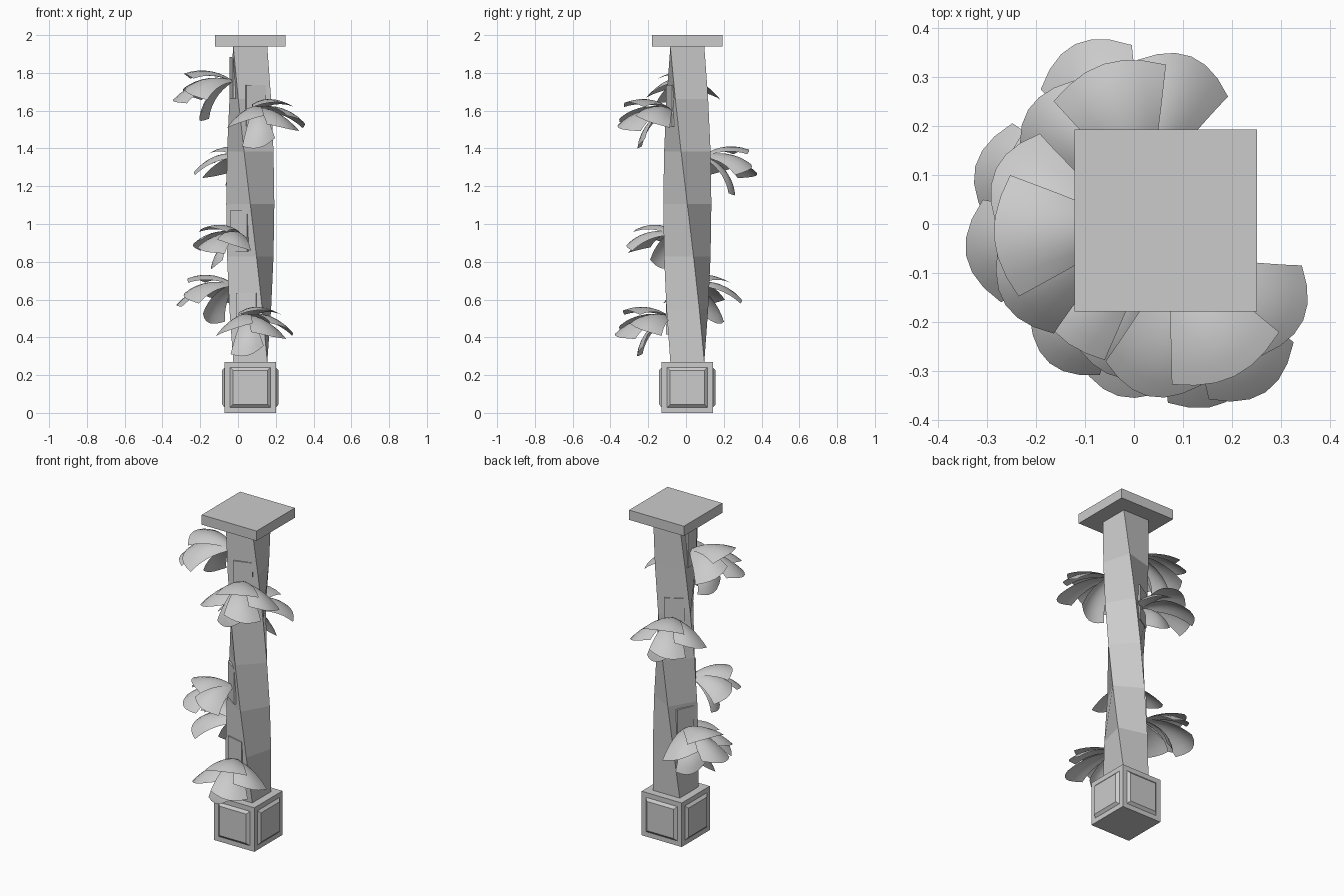
import bpy, bmesh
from math import sin, cos, radians, pi
from mathutils import Vector, Matrix

if "Cube" in bpy.data.objects:
    bpy.data.objects.remove(bpy.data.objects["Cube"])

CX, CY = 0.065, 0.007          # column axis
Z0, Z1, HALF = 0.27, 1.94, 0.09  # shaft range and half width


def finish(bm, name, smooth=False):
    me = bpy.data.meshes.new(name)
    bm.to_mesh(me)
    bm.free()
    for p in me.polygons:
        p.use_smooth = smooth
    ob = bpy.data.objects.new(name, me)
    bpy.context.collection.objects.link(ob)
    return ob


def box(name, center, size, angle=0.0):
    bm = bmesh.new()
    m = (Matrix.Translation(center) @ Matrix.Rotation(angle, 4, 'Z')
         @ Matrix.Diagonal((*size, 1)))
    bmesh.ops.create_cube(bm, size=1, matrix=m)
    return finish(bm, name)


# base block with a raised frame and sunken bevelled panel on each side
bm = bmesh.new()
bmesh.ops.create_cube(bm, size=1, matrix=Matrix.Translation((CX, CY, Z0 / 2))
                      @ Matrix.Diagonal((0.272, 0.272, Z0, 1)))
bm.normal_update()
sides = [f for f in bm.faces if abs(f.normal.z) < 0.5]
bmesh.ops.inset_individual(bm, faces=sides, thickness=0.042)
bmesh.ops.inset_individual(bm, faces=sides, thickness=0.022, depth=0.014)
finish(bm, "base_block")

# top slab
box("top_slab", (CX, CY, 1.97), (0.372, 0.372, 0.06))

# shaft: square profile twisted a quarter turn
bm = bmesh.new()
rings = []
SEG = 6
for i in range(SEG + 1):
    t = i / SEG
    a0 = pi / 4 - t * pi / 2
    rings.append([bm.verts.new((CX + HALF * 2 ** .5 * cos(a0 + k * pi / 2),
                                CY + HALF * 2 ** .5 * sin(a0 + k * pi / 2),
                                Z0 + (Z1 - Z0) * t)) for k in range(4)])
for a, b in zip(rings, rings[1:]):
    for k in range(4):
        bm.faces.new((a[k], a[(k + 1) % 4], b[(k + 1) % 4], b[k]))
bm.faces.new(rings[0][::-1])
bm.faces.new(rings[-1])
finish(bm, "twisted_shaft")


def leaf(bm, origin, az, elev, droop, length, half, roll):
    """Fan-shaped sheet that widens and arches over towards its tip."""
    n, m = 7, 6
    az = radians(az)
    out = Vector((cos(az), sin(az), 0))
    up = Vector((0, 0, 1))
    flat = Vector((-sin(az), cos(az), 0))
    rows = []

    def spine(t):
        p, steps = Vector(origin), 12
        for s in range(steps):
            e = radians(elev - droop * t * (s + .5) / steps)
            p += (out * cos(e) + up * sin(e)) * length * t / steps
        e = radians(elev - droop * t)
        return p, out * -sin(e) + up * cos(e)

    for i in range(n + 1):
        row = []
        for j in range(m + 1):
            v = 2 * j / m - 1
            t = i / n
            # shorter at the side edges, so the end is a shallow arc
            p, normal = spine(t * (1 - 0.13 * v * v))
            w = 0.012 + (half - 0.012) * t ** 0.8
            side = Matrix.Rotation(radians(roll), 3, out) @ flat
            row.append(bm.verts.new(p + side * w * v - normal * 0.3 * w * v * v))
        rows.append(row)
    for a, b in zip(rows, rows[1:]):
        for j in range(m):
            bm.faces.new((a[j], b[j], b[j + 1], a[j + 1]))


# leaves of one tuft: side offset, start elevation, droop, length, half width, roll
LEAVES = [(0, 36, 56, 0.25, 0.115, 0),
          (40, 16, 60, 0.28, 0.1, -18),
          (-40, 16, 60, 0.28, 0.1, 18),
          (8, 10, 58, 0.325, 0.1, -10),
          (-20, -16, 68, 0.27, 0.085, 14)]

# tufts: name, height, facing angle, sideways spread, size
TUFTS = [("low_front", 0.51, -70, 0.9, 1.06), ("low_left_back", 0.68, 158, 1.0, 1.05),
         ("mid_left_front", 0.95, -138, 1.0, 0.95), ("mid_back", 1.36, 108, 1.0, 1.05),
         ("high_front", 1.61, -64, 1.0, 1.06), ("high_left", 1.76, 184, 0.75, 1.08)]

for name, z, facing, spread, size in TUFTS:
    # mounting plate lies on the nearest twisted shaft face
    base = -90 * (z - Z0) / (Z1 - Z0)
    face = base + 90 * round((facing - base) / 90)
    n = Vector((cos(radians(face)), sin(radians(face)), 0))
    root = Vector((CX, CY, z)) + n * (HALF + 0.006)
    box("plate_" + name, root + Vector((0, 0, 0.015)), (0.012, 0.11, 0.22),
        radians(face))
    bm = bmesh.new()
    for off, elev, droop, length, half, roll in LEAVES:
        leaf(bm, root, facing + off * spread, elev, droop, length * size,
             half * size, roll)
    finish(bm, "leaves_" + name, True)
